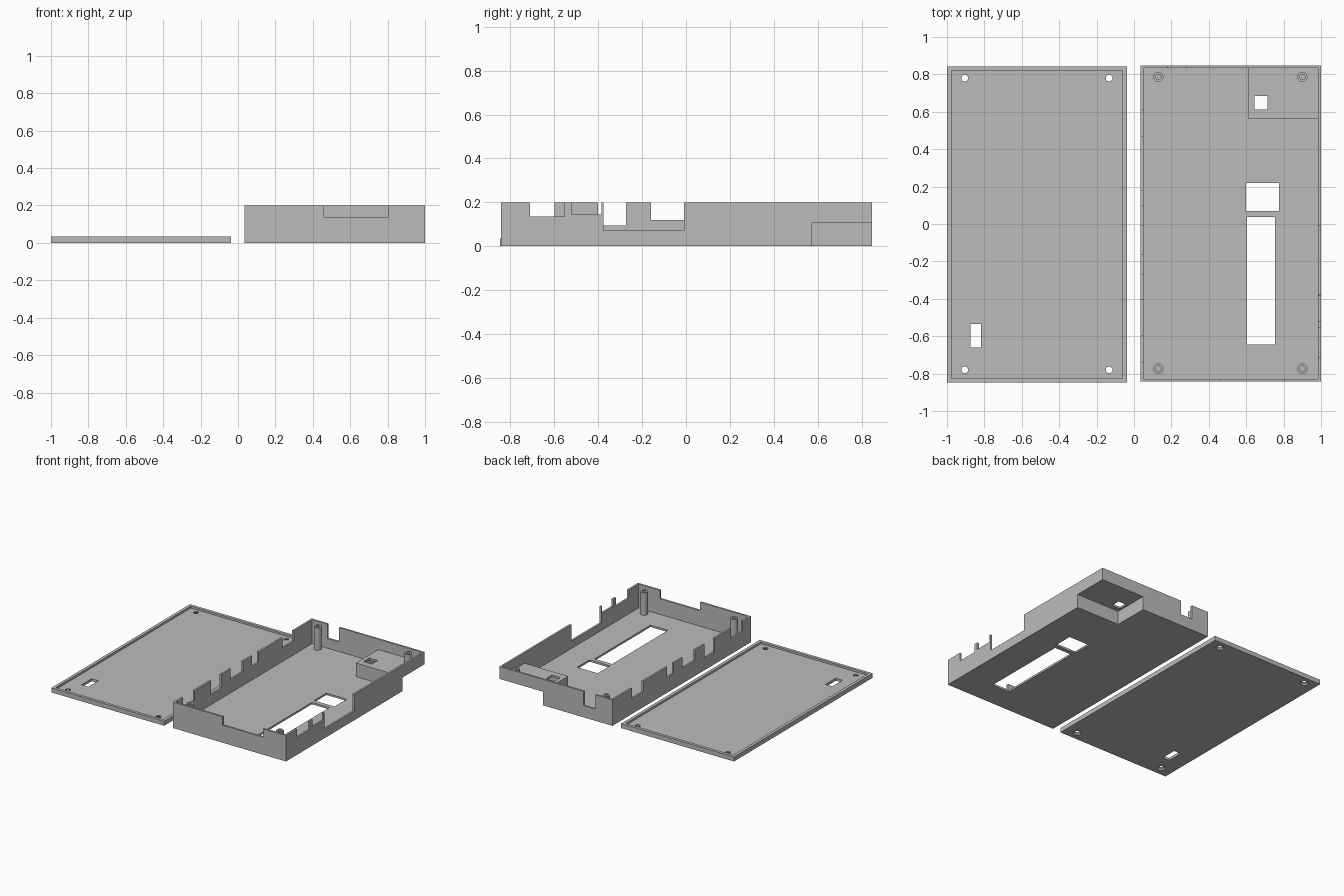
import bpy

if "Cube" in bpy.data.objects:
    bpy.data.objects.remove(bpy.data.objects["Cube"])

grey = bpy.data.materials.new("light grey plastic")
grey.diffuse_color = (0.5, 0.5, 0.5, 1)
grey.use_nodes = True
grey.node_tree.nodes["Principled BSDF"].inputs["Base Color"].default_value = grey.diffuse_color


def block(name, x0, x1, y0, y1, z0, z1):
    bpy.ops.mesh.primitive_cube_add(size=1, location=((x0 + x1) / 2, (y0 + y1) / 2, (z0 + z1) / 2))
    ob = bpy.context.object
    ob.name = name
    ob.scale = (x1 - x0, y1 - y0, z1 - z0)
    bpy.ops.object.transform_apply(location=True, rotation=False, scale=True)
    return ob


def rod(x, y, z0, z1, r0, r1=None):
    bpy.ops.mesh.primitive_cone_add(vertices=32, radius1=r0, radius2=r0 if r1 is None else r1,
                                    depth=z1 - z0, location=(x, y, (z0 + z1) / 2))
    return bpy.context.object


def combine(target, tool, operation="DIFFERENCE"):
    mod = target.modifiers.new("shape", "BOOLEAN")
    mod.operation = operation
    mod.solver = "EXACT"
    mod.object = tool
    bpy.context.view_layer.objects.active = target
    bpy.ops.object.modifier_apply(modifier=mod.name)
    bpy.data.objects.remove(tool, do_unlink=True)


def cut(target, *bounds):
    combine(target, block("cutter", *bounds))


def finish(ob):
    ob.data.materials.clear()
    ob.data.materials.append(grey)
    bpy.ops.object.select_all(action="DESELECT")
    ob.select_set(True)
    bpy.context.view_layer.objects.active = ob
    bpy.ops.object.shade_smooth_by_angle()


# Lid: shallow tray with a window and countersunk screw holes
lid = block("lid", -1, -0.037, -0.848, 0.843, 0, 0.035)
cut(lid, -0.977, -0.061, -0.825, 0.82, 0.02, 0.1)
cut(lid, -0.875, -0.817, -0.66, -0.535, -0.1, 0.1)
for x in (-0.905, -0.133):
    for y in (-0.78, 0.78):
        combine(lid, rod(x, y, -0.1, 0.1, 0.018))
        combine(lid, rod(x, y, -0.005, 0.013, 0.036, 0.016))
finish(lid)

# Case: open box with thin walls
case = block("case", 0.035, 1, -0.843, 0.848, 0, 0.2)
cut(case, 0.05, 0.985, -0.828, 0.833, 0.015, 0.4)

# Raised platform over the stepped back corner
combine(case, block("platform", 0.613, 0.993, 0.562, 0.841, 0.006, 0.12), "UNION")
cut(case, 0.628, 1.2, 0.575, 1.2, -0.2, 0.105)
cut(case, 0.643, 0.715, 0.612, 0.684, 0.05, 0.3)

# Screw posts
for x in (0.13, 0.9):
    for y in (-0.773, 0.786):
        base = 0.11 if x > 0.5 and y > 0 else 0.008
        combine(case, rod(x, y, base, 0.188, 0.027), "UNION")
        combine(case, rod(x, y, base + 0.015, 0.3, 0.014))

# Floor openings
cut(case, 0.6, 0.775, 0.07, 0.22, -0.1, 0.1)
cut(case, 0.605, 0.755, -0.645, 0.037, -0.1, 0.1)

# Connector notches in the left wall (y start, y end, bottom)
for y0, y1, z in ((-0.74, -0.6, 0.125), (-0.4, -0.273, 0.095), (-0.16, -0.01, 0.12),
                  (0.1, 0.18, 0.12), (0.47, 0.61, 0.12)):
    cut(case, -0.01, 0.06, y0, y1, z, 0.4)

# Connector notches in the right wall
for y0, y1, z in ((-0.71, -0.553, 0.135), (-0.522, -0.385, 0.145), (-0.376, -0.01, 0.072)):
    cut(case, 0.97, 1.1, y0, y1, z, 0.4)

# Notches in the front and back walls
cut(case, 0.46, 0.803, -1, -0.82, 0.135, 0.4)
cut(case, 0.18, 0.28, 0.82, 1, 0.09, 0.4)
finish(case)
